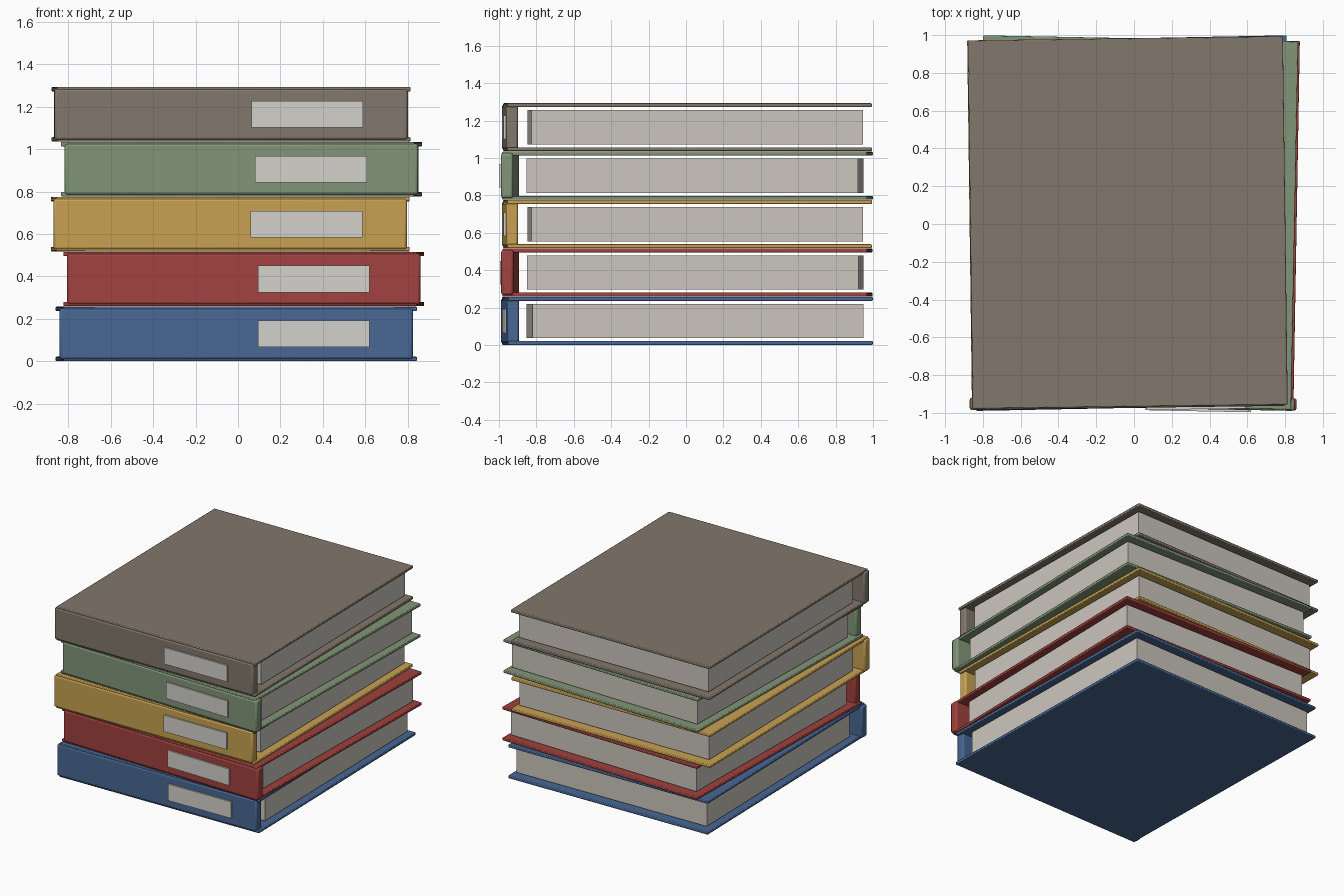
import bpy
from math import radians, sin, cos

if "Cube" in bpy.data.objects:
    bpy.data.objects.remove(bpy.data.objects["Cube"])


def material(name, rgb):
    m = bpy.data.materials.new(name)
    m.diffuse_color = (*rgb, 1)
    m.use_nodes = True
    m.node_tree.nodes["Principled BSDF"].inputs["Base Color"].default_value = m.diffuse_color
    return m


def box(name, size, loc, angle, mat, bevel=0):
    bpy.ops.mesh.primitive_cube_add(size=1, location=loc)
    o = bpy.context.object
    o.name = name
    o.scale = size
    bpy.ops.object.transform_apply(location=False, rotation=False, scale=True)
    o.rotation_euler.z = angle
    o.data.materials.append(mat)
    if bevel:
        b = o.modifiers.new("soft_edges", "BEVEL")
        b.width = bevel
        b.segments = 2
        bpy.ops.object.shade_smooth_by_angle(angle=radians(30))
    return o


PITCH, HEIGHT, COVER = 0.259, 0.257, 0.021
paper = material("paper", (0.60, 0.57, 0.515))
label = material("label", (0.65, 0.64, 0.60))

# colour name, colour, x shift, turn in degrees
books = [
    ("blue", (0.065, 0.136, 0.296), -0.008, 1.1),
    ("red", (0.352, 0.054, 0.048), 0.027, -1.0),
    ("yellow", (0.578, 0.361, 0.084), -0.0365, 0.75),
    ("green", (0.223, 0.305, 0.188), 0.0165, -1.1),
    ("grey", (0.223, 0.188, 0.150), -0.033, 0.75),
]

for i, (name, rgb, x, turn) in enumerate(books):
    cloth = material(name + "_cloth", rgb)
    a = radians(turn)
    z0 = i * PITCH
    zc = z0 + HEIGHT / 2
    # two cover boards
    for part, z in (("bottom", z0 + COVER / 2), ("top", z0 + HEIGHT - COVER / 2)):
        box(f"{name}_{part}_cover", (1.668, 1.95, COVER), (x, 0.008, z), a, cloth, 0.005)
    # page block
    box(f"{name}_pages", (1.59, 1.772, 0.184), (x, 0.049, zc), a, paper)
    # spine on the front side
    box(f"{name}_spine", (1.668, 0.065, 0.241), (x, -0.941, zc), a, cloth, 0.012)
    # blank spine label, carried round with the turned book
    lx, ly = 0.347, -0.978
    box(f"{name}_label", (0.527, 0.014, 0.126),
        (x + lx * cos(a) - ly * sin(a), lx * sin(a) + ly * cos(a), zc), a, label)
